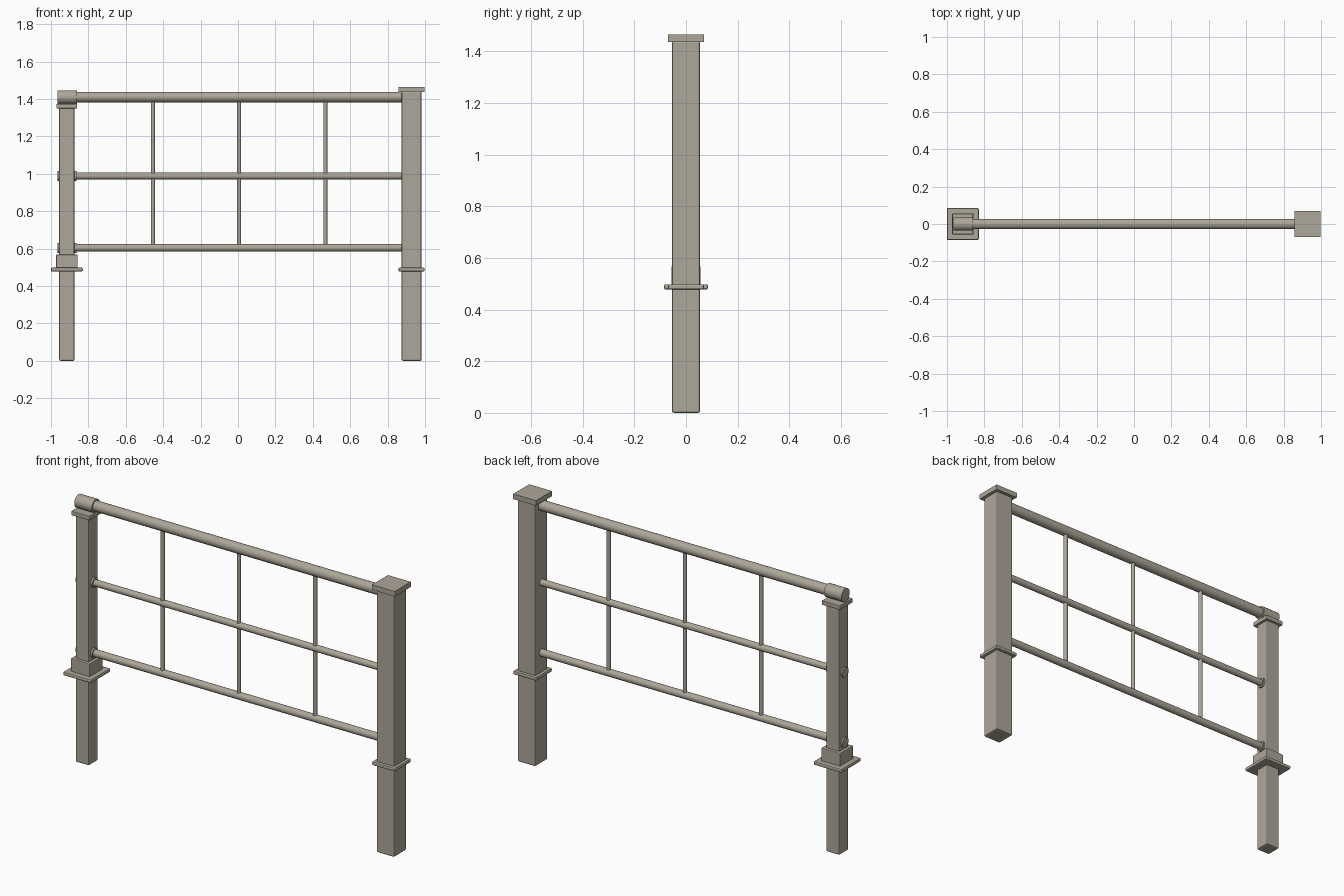
import bpy, math

if "Cube" in bpy.data.objects:
    bpy.data.objects.remove(bpy.data.objects["Cube"])

stone = bpy.data.materials.new("warm grey paint")
stone.diffuse_color = (0.42, 0.385, 0.32, 1)
stone.use_nodes = True
stone.node_tree.nodes["Principled BSDF"].inputs["Base Color"].default_value = stone.diffuse_color


def finish(name):
    o = bpy.context.object
    o.name = name
    o.data.materials.append(stone)
    return o


def box(name, x, half, z0, z1, bevel=0.0):
    """Square block centred on (x, 0) between two heights."""
    bpy.ops.mesh.primitive_cube_add(size=1, location=(x, 0, (z0 + z1) / 2))
    o = finish(name)
    o.scale = (half * 2, half * 2, z1 - z0)
    bpy.ops.object.transform_apply(location=False, rotation=False, scale=True)
    if bevel:
        m = o.modifiers.new("edge", 'BEVEL')
        m.width = bevel
        m.segments = 2
    return o


def rod(name, r, a, b, axis, x=0.0, z=0.0):
    """Round bar from a to b along x or z."""
    mid = (a + b) / 2
    loc = (mid, 0, z) if axis == 'X' else (x, 0, mid)
    rot = (0, math.pi / 2, 0) if axis == 'X' else (0, 0, 0)
    bpy.ops.mesh.primitive_cylinder_add(vertices=32, radius=r, depth=b - a,
                                        location=loc, rotation=rot)
    o = finish(name)
    bpy.ops.object.shade_smooth_by_angle(angle=math.radians(40))
    return o


LX, RX = -0.915, 0.928
TOP, MID, LOW = 1.41, 0.988, 0.604

# slim left post with cap, socket and ground flange
box("left_post", LX, 0.041, 0, 1.36, 0.007)
box("left_cap", LX, 0.055, 1.35, 1.374, 0.003)
box("left_socket", LX, 0.057, 0.49, 0.568, 0.004)
box("left_flange", LX, 0.085, 0.478, 0.498, 0.006)

# thick right post with cap and flange
box("right_post", RX, 0.054, 0, 1.44, 0.008)
box("right_cap", RX, 0.069, 1.437, 1.465)
box("right_flange", RX, 0.07, 0.478, 0.498, 0.006)

# horizontal rails
for name, r, z in (("top_rail", 0.028, TOP), ("middle_rail", 0.018, MID),
                   ("bottom_rail", 0.02, LOW)):
    rod(name, r, -0.94, 0.89, 'X', z=z)

# sleeves where the rails meet the left post
rod("top_sleeve", 0.036, -0.965, -0.86, 'X', z=TOP)
for name, z in (("middle_sleeve", MID), ("bottom_sleeve", LOW)):
    rod(name, 0.027, -0.965, -0.864, 'X', z=z)

# thin upright bars
for i in range(3):
    rod("upright_bar_%d" % (i + 1), 0.011, LOW, TOP, 'Z', x=0.006 + (i - 1) * 0.461)
